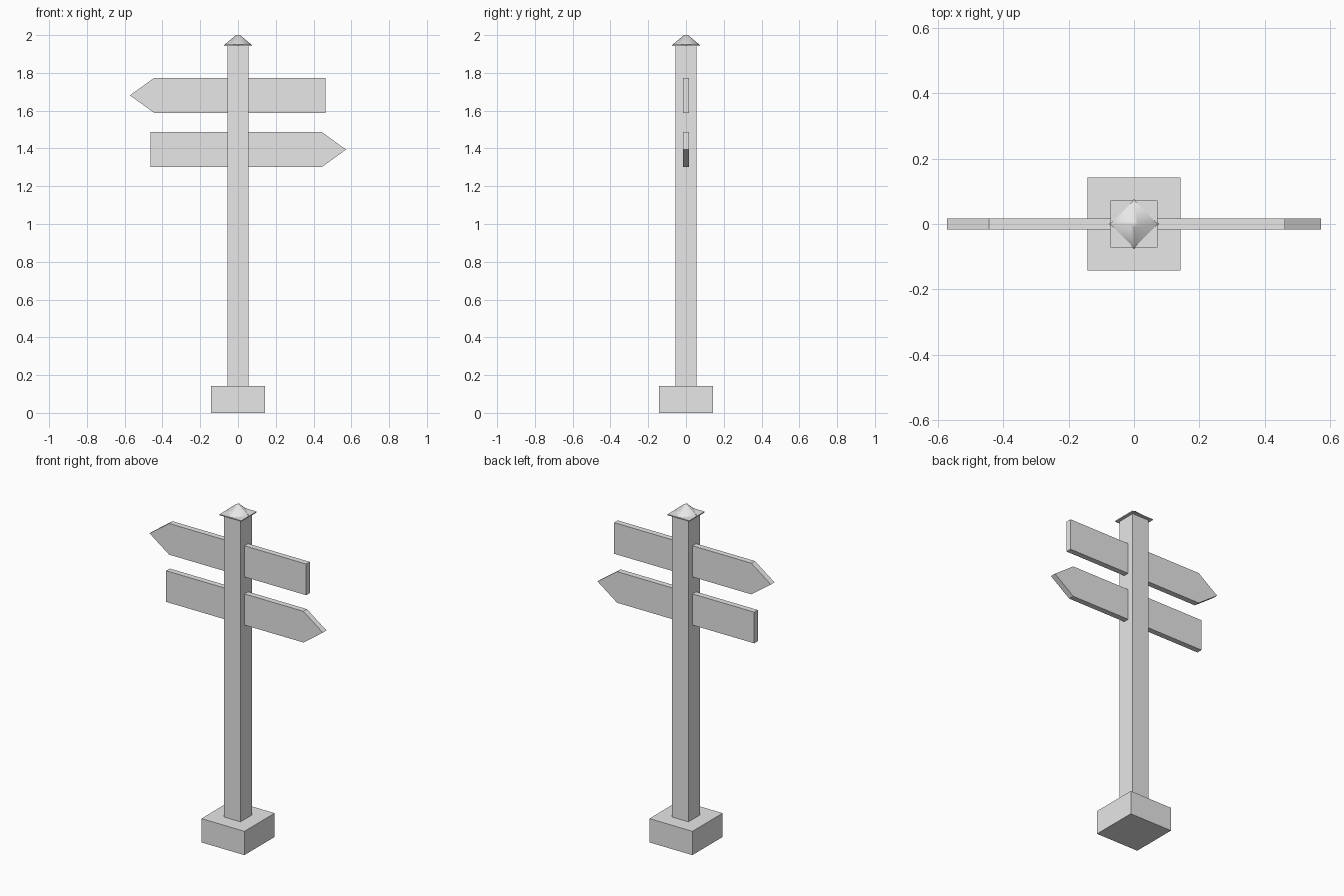
import bpy
import bmesh
import math

if "Cube" in bpy.data.objects:
    bpy.data.objects.remove(bpy.data.objects["Cube"])

# Single plain colour
grey = bpy.data.materials.new("light_grey")
grey.use_nodes = True
grey.diffuse_color = (0.8, 0.8, 0.8, 1)
grey.node_tree.nodes["Principled BSDF"].inputs["Base Color"].default_value = (0.8, 0.8, 0.8, 1)


def box(name, half, bottom, top):
    """Square upright block centred on the post axis."""
    bpy.ops.mesh.primitive_cube_add(size=1, location=(0, 0, (bottom + top) / 2))
    ob = bpy.context.object
    ob.name = name
    ob.scale = (2 * half, 2 * half, top - bottom)
    bpy.ops.object.transform_apply(location=False, rotation=False, scale=True)
    ob.data.materials.append(grey)
    return ob


def arrow_board(name, side, z, half_height=0.093, half_thick=0.017):
    """Flat board with a pointed end toward the given side."""
    profile = [(-0.462, -half_height), (0.443, -half_height), (0.572, 0),
               (0.443, half_height), (-0.462, half_height)]
    bm = bmesh.new()
    face = bm.faces.new([bm.verts.new((side * x, -half_thick, h)) for x, h in profile])
    result = bmesh.ops.extrude_face_region(bm, geom=[face])
    moved = [v for v in result["geom"] if isinstance(v, bmesh.types.BMVert)]
    bmesh.ops.translate(bm, verts=moved, vec=(0, 2 * half_thick, 0))
    bmesh.ops.recalc_face_normals(bm, faces=bm.faces)
    mesh = bpy.data.meshes.new(name)
    bm.to_mesh(mesh)
    bm.free()
    mesh.materials.append(grey)
    ob = bpy.data.objects.new(name, mesh)
    ob.location.z = z
    bpy.context.collection.objects.link(ob)
    return ob


# Foot, post and thin plate under the cap
box("base_block", 0.142, 0, 0.142)
box("post", 0.055, 0.142, 1.945)
box("cap_plate", 0.072, 1.943, 1.949)

# Two boards pointing opposite ways
arrow_board("upper_sign", -1, 1.681)
arrow_board("lower_sign", 1, 1.394)

# Smooth four-sided cap, corners on the axes
bpy.ops.mesh.primitive_cone_add(vertices=4, radius1=0.077, radius2=0.011,
                                depth=0.055, location=(0, 0, 1.9725))
cap = bpy.context.object
cap.name = "post_cap"
cap.data.materials.append(grey)
bpy.ops.object.shade_smooth_by_angle(angle=math.radians(75))
